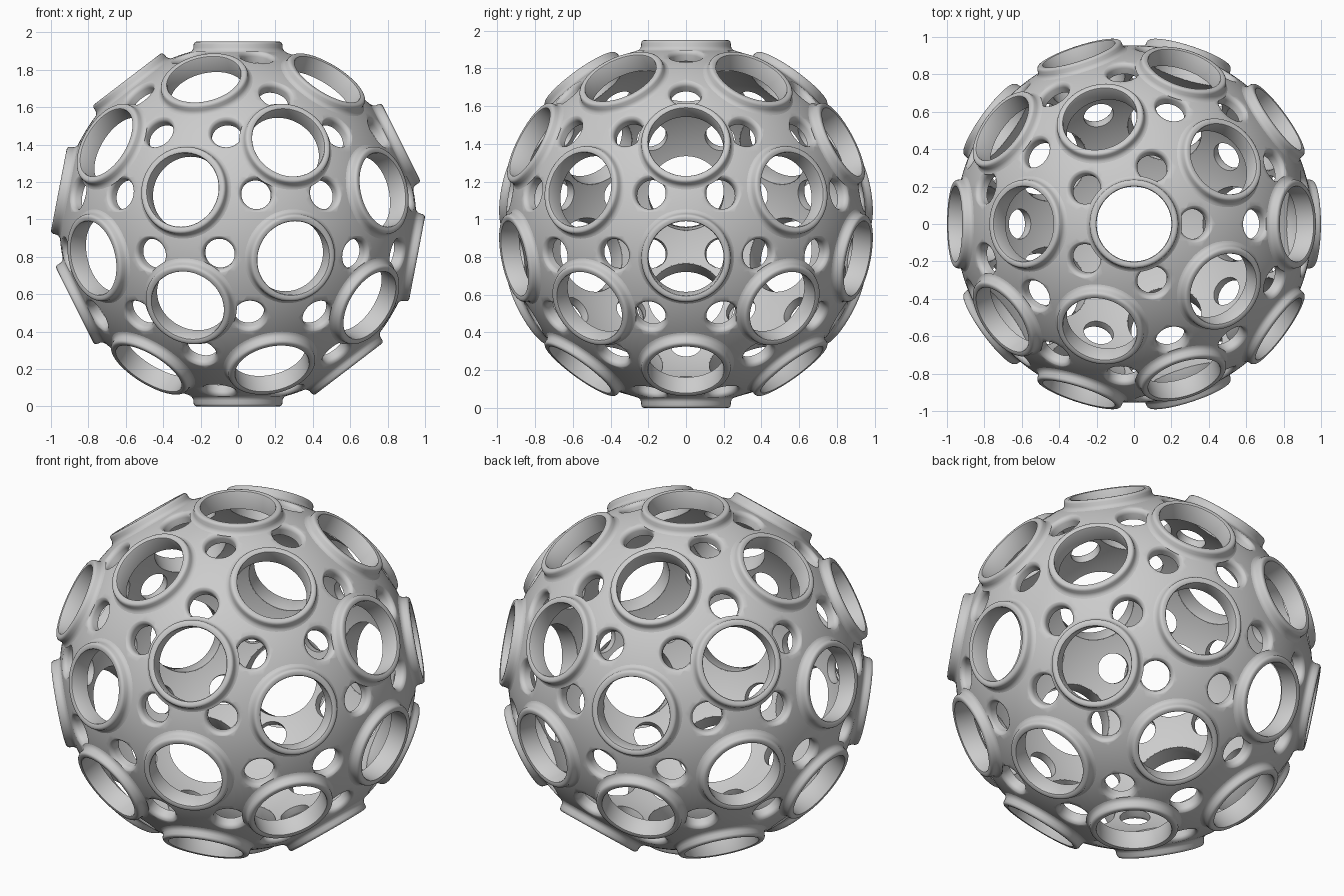
import bpy, bmesh, math
from mathutils import Vector, Matrix

if "Cube" in bpy.data.objects:
    bpy.data.objects.remove(bpy.data.objects["Cube"])

CENTER = Vector((0, 0, 0.975))
R_OUT, R_IN = 0.955, 0.893

# Icosahedral layout: 12 + 20 large holes, 60 small holes between them
lat = math.atan(0.5)
pents = [Vector((0, 0, 1)), Vector((0, 0, -1))]
for i in range(5):
    a = math.radians(72 * i)
    p = Vector((math.cos(lat) * math.cos(a), math.cos(lat) * math.sin(a), math.sin(lat)))
    pents += [p, -p]


def near(a, b):
    return 0.3 < a.dot(b) < 0.6


n = len(pents)
hexes = [(pents[i] + pents[j] + pents[k]).normalized()
         for i in range(n) for j in range(i) for k in range(j)
         if near(pents[i], pents[j]) and near(pents[j], pents[k]) and near(pents[i], pents[k])]
large = pents + hexes
small = [(2 * a + b).normalized() for a in pents for b in pents if near(a, b)]


def lathe(bm, profile, direction, sides, closed):
    """Revolve (radius, height) points about a direction from the centre."""
    m = Matrix.Translation(CENTER) @ direction.to_track_quat('Z', 'Y').to_matrix().to_4x4()
    rings = []
    for r, z in profile:
        rings.append([bm.verts.new(m @ Vector((r * math.cos(2 * math.pi * s / sides),
                                               r * math.sin(2 * math.pi * s / sides), z)))
                      for s in range(sides)])
    for a, b in zip(rings, rings[1:]):
        for s in range(sides):
            t = (s + 1) % sides
            bm.faces.new((a[s], a[t], b[t], b[s]))
    if closed:
        bm.faces.new(rings[0][::-1])
        bm.faces.new(rings[-1])


def make_object(name, bm):
    me = bpy.data.meshes.new(name)
    bm.to_mesh(me)
    bm.free()
    ob = bpy.data.objects.new(name, me)
    bpy.context.collection.objects.link(ob)
    return ob


def smooth(ob):
    bpy.ops.object.select_all(action='DESELECT')
    ob.select_set(True)
    bpy.context.view_layer.objects.active = ob
    bpy.ops.object.shade_smooth_by_angle(angle=math.radians(35))


# Hollow spherical shell
bm = bmesh.new()
mat = Matrix.Translation(CENTER)
bmesh.ops.create_icosphere(bm, subdivisions=6, radius=R_OUT, matrix=mat)
outer = set(bm.faces)
bmesh.ops.create_icosphere(bm, subdivisions=6, radius=R_IN, matrix=mat)
bmesh.ops.reverse_faces(bm, faces=[f for f in bm.faces if f not in outer])
shell = make_object("hollow_shell", bm)

# Cutters: straight for large holes, flared lip for small holes
bm = bmesh.new()
for d in large:
    lathe(bm, [(0.203, 0.86), (0.203, 1.0)], d, 64, True)
for d in small:
    lathe(bm, [(0.081, 0.86), (0.081, 0.925), (0.083, 0.934), (0.088, 0.942),
               (0.096, 0.948), (0.108, 0.953), (0.108, 1.0)], d, 40, True)
cutter = make_object("hole_cutters", bm)
cutter.hide_render = True

mod = shell.modifiers.new("holes", 'BOOLEAN')
mod.operation = 'DIFFERENCE'
mod.solver = 'MANIFOLD'
mod.object = cutter
bpy.context.view_layer.objects.active = shell
bpy.ops.object.modifier_apply(modifier=mod.name)
bpy.data.objects.remove(cutter)
smooth(shell)

# Raised collars lining every large hole
bm = bmesh.new()
collar = [(0.258, 0.9185), (0.249, 0.924), (0.242, 0.932), (0.238, 0.943), (0.237, 0.960),
          (0.234, 0.968), (0.229, 0.973), (0.222, 0.975), (0.209, 0.975),
          (0.203, 0.973), (0.200, 0.968), (0.200, 0.870), (0.204, 0.870)]
for d in large:
    lathe(bm, collar, d, 64, False)
bmesh.ops.reverse_faces(bm, faces=[f for f in bm.faces if
                        f.normal.dot(f.calc_center_median() - CENTER) < -10])
bm.normal_update()
# outward-facing check on the first flat top band
top = max(bm.faces, key=lambda f: f.calc_center_median().z)
if top.normal.z < 0:
    bmesh.ops.reverse_faces(bm, faces=bm.faces[:])
collars = make_object("hole_collars", bm)
smooth(collars)
